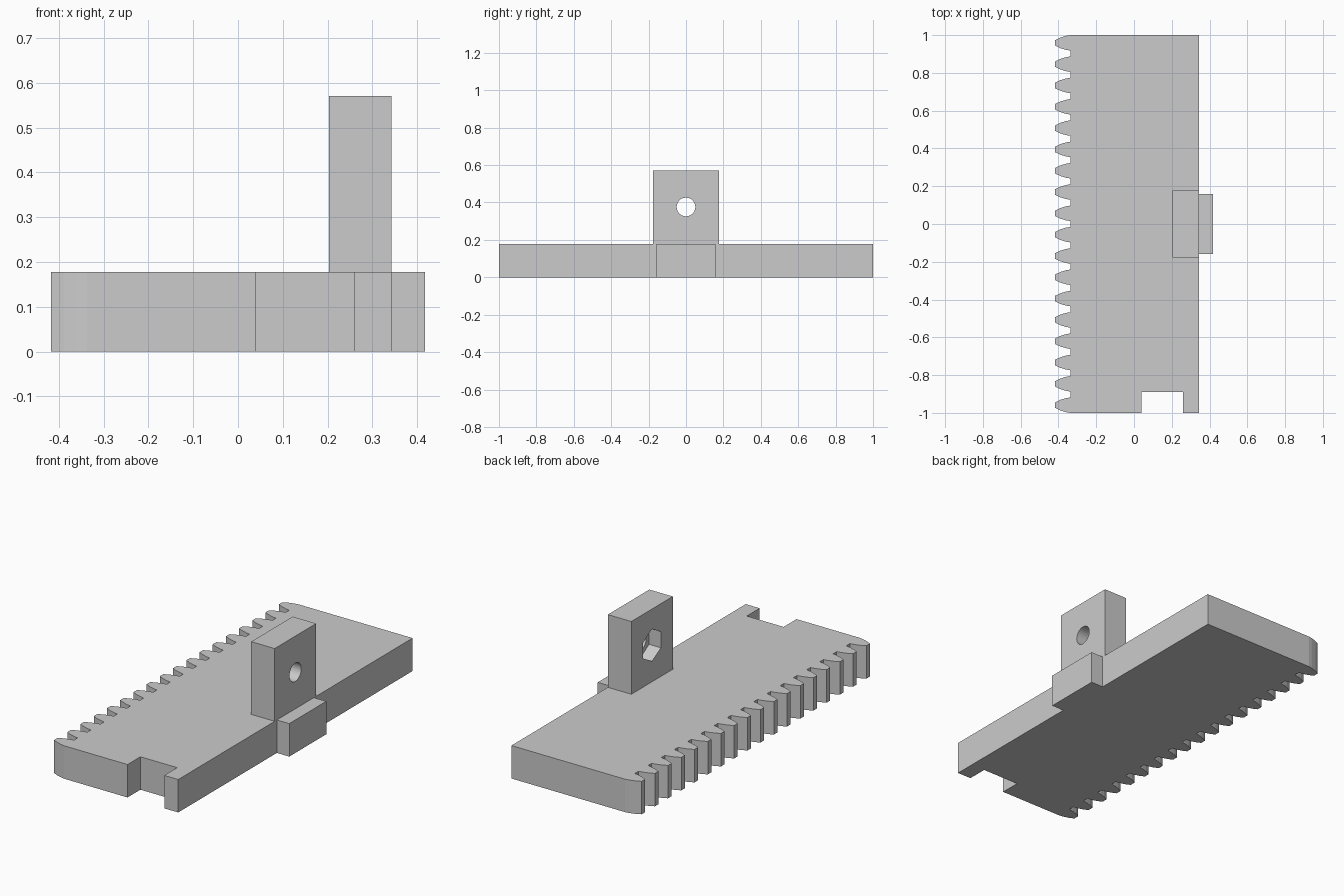
import bpy, bmesh, math

if "Cube" in bpy.data.objects:
    bpy.data.objects.remove(bpy.data.objects["Cube"])

grey = bpy.data.materials.new("light grey")
grey.diffuse_color = (0.6, 0.6, 0.6, 1)
grey.use_nodes = True
grey.node_tree.nodes["Principled BSDF"].inputs["Base Color"].default_value = grey.diffuse_color


def prism(name, points, height):
    """Extrude a plan outline upward from z = 0."""
    bm = bmesh.new()
    face = bm.faces.new([bm.verts.new((x, y, 0)) for x, y in points])
    ext = bmesh.ops.extrude_face_region(bm, geom=[face])
    verts = [v for v in ext["geom"] if isinstance(v, bmesh.types.BMVert)]
    bmesh.ops.translate(bm, verts=verts, vec=(0, 0, height))
    bmesh.ops.recalc_face_normals(bm, faces=bm.faces)
    mesh = bpy.data.meshes.new(name)
    bm.to_mesh(mesh)
    bm.free()
    mesh.materials.append(grey)
    ob = bpy.data.objects.new(name, mesh)
    bpy.context.collection.objects.link(ob)
    return ob


def box(name, x0, x1, y0, y1, z0, z1):
    ob = prism(name, [(x0, y0), (x1, y0), (x1, y1), (x0, y1)], z1 - z0)
    ob.location.z = z0
    return ob


def cutter(name, sides, radius, x0, x1, z):
    """Horizontal hole cutter along x, with a corner pointing up."""
    bpy.ops.mesh.primitive_cylinder_add(
        vertices=sides, radius=radius, depth=x1 - x0,
        location=((x0 + x1) / 2, 0, z), rotation=(0, math.pi / 2, 0))
    ob = bpy.context.object
    ob.name = name
    ob.data.materials.append(grey)
    # turn about the cylinder axis so one corner is at the top
    if sides == 6:
        for v in ob.data.vertices:
            a = math.atan2(v.co.y, v.co.x)
            a = round((a - math.pi / 2) / (math.pi / 3)) * math.pi / 3
            v.co.x, v.co.y = radius * math.cos(a), radius * math.sin(a)
    ob.hide_render = True
    ob.hide_set(True)
    return ob


# Rack plate: end notch on the front edge, gear teeth down the left edge
T, ROOT, TIP, RIGHT = 0.178, -0.337, -0.417, 0.343
outline = [(ROOT, -1), (0.04, -1), (0.04, -0.89), (0.26, -0.89), (0.26, -1),
           (RIGHT, -1), (RIGHT, 1), (ROOT, 1)]
flank = [(ROOT, 0.041), (-0.36, 0.037), (-0.39, 0.028), (TIP, 0.015)]
teeth = 18
for i in range(teeth):
    yc = 0.959 - i * 1.918 / (teeth - 1)
    tooth = [(x, yc + h) for x, h in flank] + [(x, yc - h) for x, h in flank[::-1]]
    if i == 0:
        tooth = tooth[1:]
    if i == teeth - 1:
        tooth = tooth[:-1]
    outline += tooth
prism("rack_plate", outline, T)

# Side tab
box("side_tab", RIGHT, 0.417, -0.158, 0.158, 0, T)

# Upright lug with a round bolt hole and a hexagonal nut pocket
lug = box("upright_lug", 0.203, RIGHT, -0.177, 0.177, T, 0.571)
for c in (cutter("bolt_hole_cutter", 32, 0.05, 0.15, 0.4, 0.376),
          cutter("nut_pocket_cutter", 6, 0.087, 0.15, 0.273, 0.376)):
    mod = lug.modifiers.new(c.name, "BOOLEAN")
    mod.operation = "DIFFERENCE"
    mod.solver = "EXACT"
    mod.object = c
